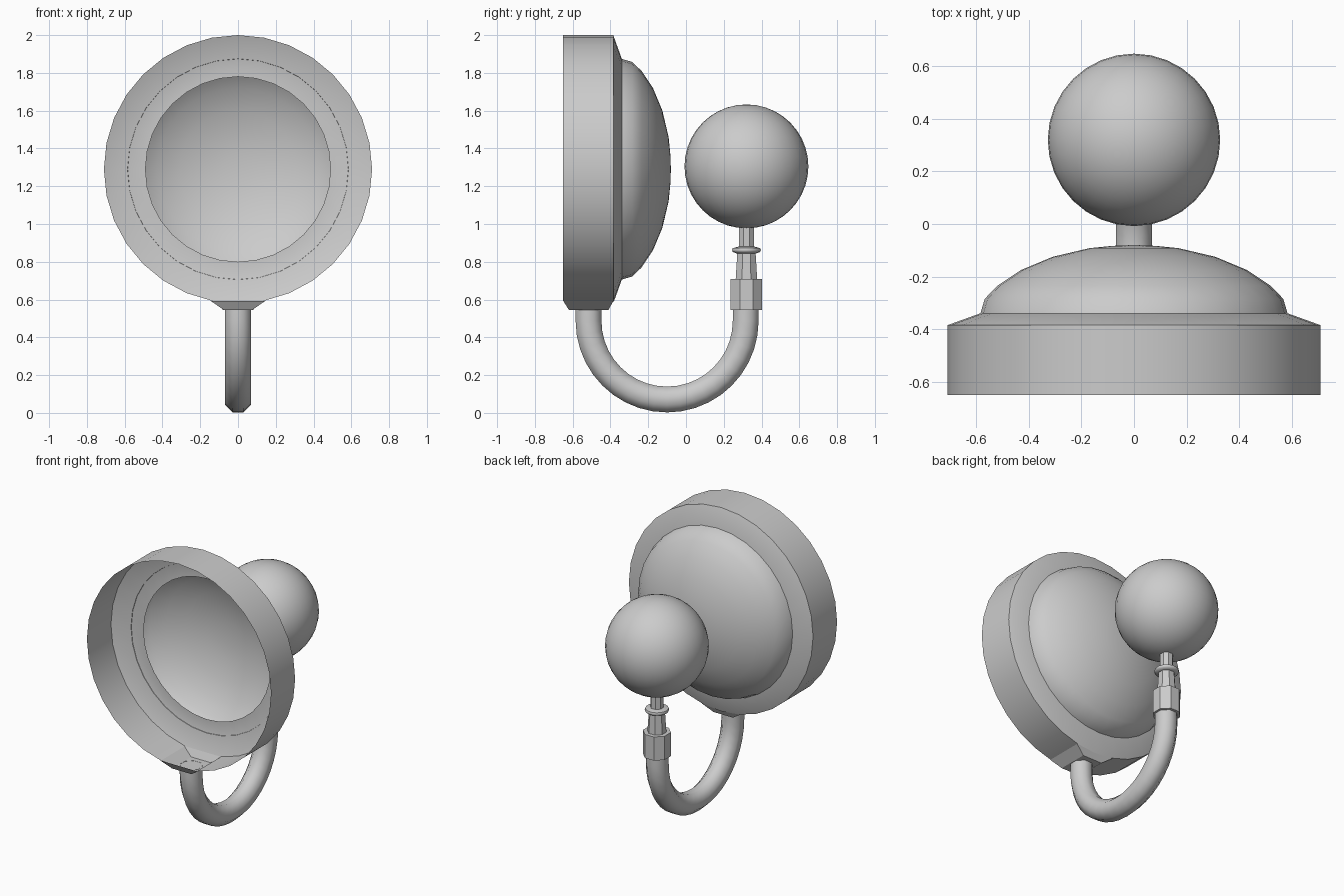
import bpy, bmesh, math
from mathutils import Vector

if "Cube" in bpy.data.objects:
    bpy.data.objects.remove(bpy.data.objects["Cube"])

HUB_Z = 1.29      # height of the dish axis
STEM_Y = 0.32     # position of the upright stem


def finish(bm, name, angle=30):
    bmesh.ops.remove_doubles(bm, verts=bm.verts, dist=1e-5)
    bmesh.ops.recalc_face_normals(bm, faces=bm.faces)
    me = bpy.data.meshes.new(name)
    bm.to_mesh(me)
    bm.free()
    ob = bpy.data.objects.new(name, me)
    bpy.context.collection.objects.link(ob)
    bpy.ops.object.select_all(action='DESELECT')
    ob.select_set(True)
    bpy.context.view_layer.objects.active = ob
    bpy.ops.object.shade_smooth_by_angle(angle=math.radians(angle))
    return ob


def skin(bm, rings):
    # Bridge successive closed rings of points
    vs = [[bm.verts.new(p) for p in ring] for ring in rings]
    n = len(rings[0])
    for a, b in zip(vs, vs[1:]):
        for i in range(n):
            j = (i + 1) % n
            bm.faces.new((a[i], a[j], b[j], b[i]))
    return vs


def dish_ring(r, y, n=32):
    r = max(r, 1e-6)
    return [(r * math.sin(2 * math.pi * i / n), y,
             HUB_Z - r * math.cos(2 * math.pi * i / n)) for i in range(n)]


def stem_ring(r, z, n=8):
    return [(r * math.cos(2 * math.pi * (i + .5) / n),
             STEM_Y + r * math.sin(2 * math.pi * (i + .5) / n), z) for i in range(n)]


# Open dish wall with sloped shoulder and inner flange
bm = bmesh.new()
skin(bm, [dish_ring(r, y) for r, y in
          [(.71, -.65), (.71, -.385), (.585, -.34), (.49, -.34)]])
# Remove the two lowest wall panels where the hollow foot joins
low = [f for f in bm.faces if f.calc_center_median().z < .6
       and f.calc_center_median().y < -.45 and abs(f.calc_center_median().x) < .12]
bmesh.ops.delete(bm, geom=low, context='FACES')
finish(bm, "dish_rim")

# Domed back of the dish
bm = bmesh.new()
skin(bm, [dish_ring(r, y) for r, y in
          [(.585, -.343), (.568, -.285), (.52, -.235), (.43, -.175),
           (.31, -.125), (.17, -.092), (.08, -.083), (0, -.08)]])
finish(bm, "dish_dome", 45)

# Hollow tapered foot under the dish
bm = bmesh.new()
rect = lambda x, y0, y1, z: [(-x, y0, z), (x, y0, z), (x, y1, z), (-x, y1, z)]
foot = skin(bm, [rect(.145, -.65, -.385, .593), rect(.075, -.62, -.41, .545)])
bm.faces.new(foot[-1])
finish(bm, "dish_foot")

# U-shaped tube from the foot round to the coupling
bm = bmesh.new()
cy, cz, R, r, n = -.1, .487, .416, .074, 8
path = [(Vector((0, cy - R, .546)), 0)]
path += [(Vector((0, cy - R * math.cos(t), cz - R * math.sin(t))), t)
         for t in [math.pi * i / 20 for i in range(21)]]
path += [(Vector((0, cy + R, .56)), math.pi)]
rings = []
for p, t in path:
    out = Vector((0, -math.cos(t), -math.sin(t)))
    rings.append([p + out * r * math.cos(2 * math.pi * (i + .5) / n)
                  + Vector((r * math.sin(2 * math.pi * (i + .5) / n), 0, 0))
                  for i in range(n)])
skin(bm, rings)
finish(bm, "curved_tube", 50)


def turned(name, profile, n, angle):
    bm = bmesh.new()
    vs = skin(bm, [stem_ring(a, z, n) for a, z in profile])
    bm.faces.new(vs[0])
    bm.faces.new(vs[-1])
    finish(bm, name, angle)


# Coupling nut, tapered neck, collar and thin stem
turned("coupling_nut", [(.09, .545), (.09, .71)], 8, 30)
turned("neck", [(.062, .70), (.052, .855)], 8, 30)
turned("collar", [(.055, .845), (.074, .852), (.078, .862), (.074, .872), (.045, .88)], 16, 50)
turned("stem", [(.043, .86), (.043, 1.0)], 8, 30)

# Ball on top of the stem
bm = bmesh.new()
bmesh.ops.create_uvsphere(bm, u_segments=32, v_segments=20, radius=.328)
bmesh.ops.translate(bm, verts=bm.verts, vec=(0, STEM_Y, 1.305))
finish(bm, "ball")
